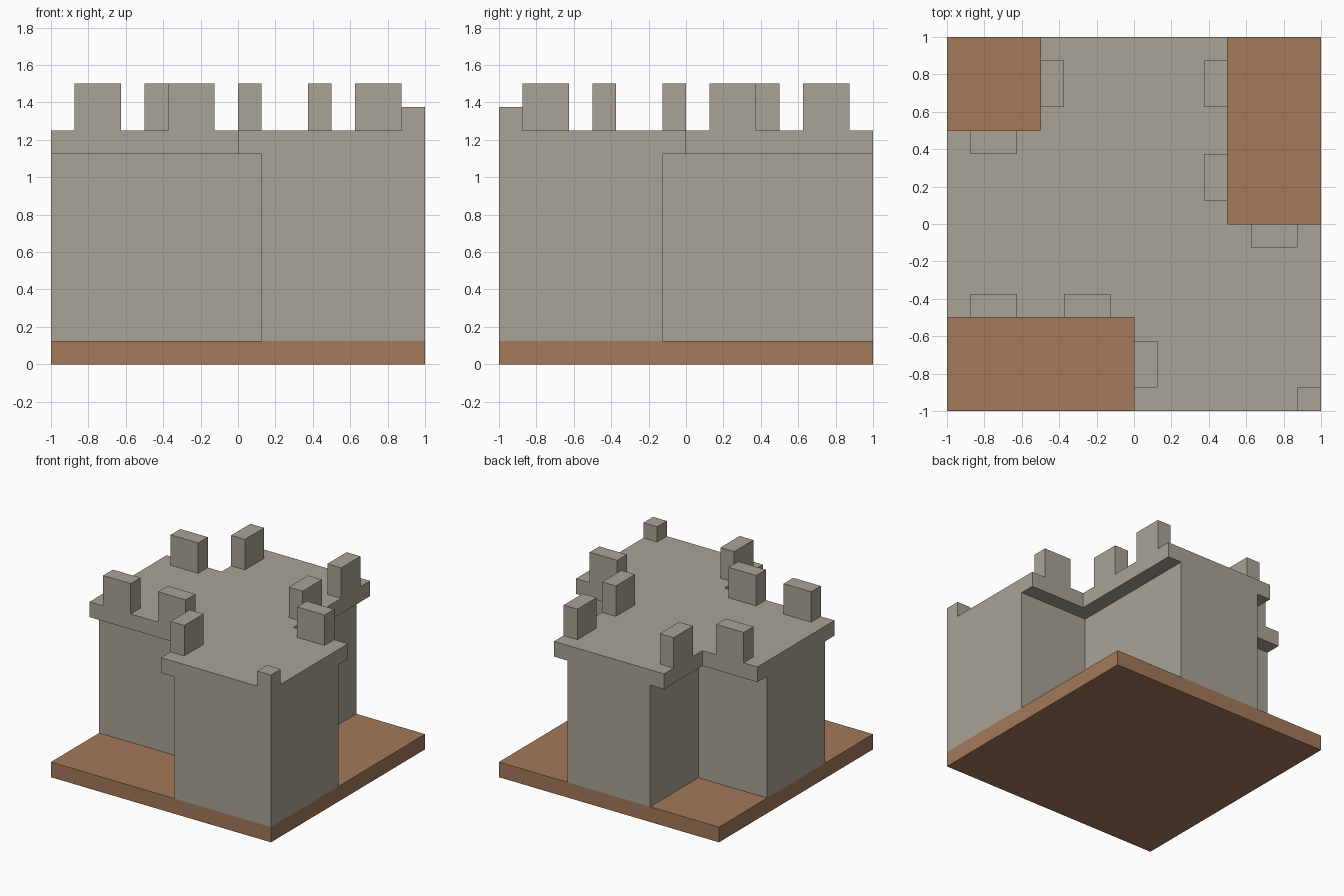
import bpy
import bmesh

cube = bpy.data.objects.get("Cube")
if cube:
    bpy.data.objects.remove(cube, do_unlink=True)


def make_material(name, rgb):
    mat = bpy.data.materials.new(name)
    mat.use_nodes = True
    color = (*rgb, 1.0)
    mat.diffuse_color = color
    bsdf = next(n for n in mat.node_tree.nodes if n.type == 'BSDF_PRINCIPLED')
    bsdf.inputs["Base Color"].default_value = color
    bsdf.inputs["Roughness"].default_value = 1.0
    return mat


stone = make_material("warm grey stone", (0.40, 0.37, 0.305))
earth = make_material("brown earth", (0.366, 0.191, 0.102))


def prism(name, outline, z0, z1, mat):
    """Extrude a flat counter-clockwise outline from z0 up to z1."""
    bm = bmesh.new()
    face = bm.faces.new([bm.verts.new((x, y, z0)) for x, y in outline])
    top = bmesh.ops.extrude_face_region(bm, geom=[face], use_keep_orig=True)["geom"]
    for v in top:
        if isinstance(v, bmesh.types.BMVert):
            v.co.z = z1
    bmesh.ops.recalc_face_normals(bm, faces=bm.faces)
    mesh = bpy.data.meshes.new(name)
    bm.to_mesh(mesh)
    bm.free()
    mesh.materials.append(mat)
    obj = bpy.data.objects.new(name, mesh)
    bpy.context.collection.objects.link(obj)
    return obj


def rect(x0, x1, y0, y1):
    return [(x0, y0), (x1, y0), (x1, y1), (x0, y1)]


def castle_plan(d):
    """Square with three notched corners; d widens each notch."""
    return [(d, -1), (1, -1), (1, -d), (0.5 - d, -d), (0.5 - d, 1),
            (-0.5 + d, 1), (-0.5 + d, 0.5 - d), (-1, 0.5 - d),
            (-1, -0.5 + d), (d, -0.5 + d)]


T = 0.125  # thickness of base, roof and battlements

# Ground slab, recessed walls and overhanging roof
prism("ground_slab", rect(-1, 1, -1, 1), 0, T, earth)
prism("castle_walls", castle_plan(T), T, 1.125, stone)
prism("roof_slab", castle_plan(0), 1.125, 1.25, stone)

# Battlements standing along the notch edges: centre, runs along x or y
battlements = [
    (-0.4375, 0.75, 'y'), (0.4375, 0.75, 'y'), (0.4375, 0.25, 'y'),
    (0.0625, -0.75, 'y'), (-0.75, 0.4375, 'x'), (0.75, -0.0625, 'x'),
    (-0.75, -0.4375, 'x'), (-0.25, -0.4375, 'x'),
]
for i, (cx, cy, axis) in enumerate(battlements, 1):
    hx, hy = (T, T / 2) if axis == 'x' else (T / 2, T)
    prism(f"battlement_{i}", rect(cx - hx, cx + hx, cy - hy, cy + hy),
          1.25, 1.5, stone)

# Small block on the outer front corner
prism("corner_block", rect(1 - T, 1, -1, -1 + T), 1.25, 1.375, stone)
